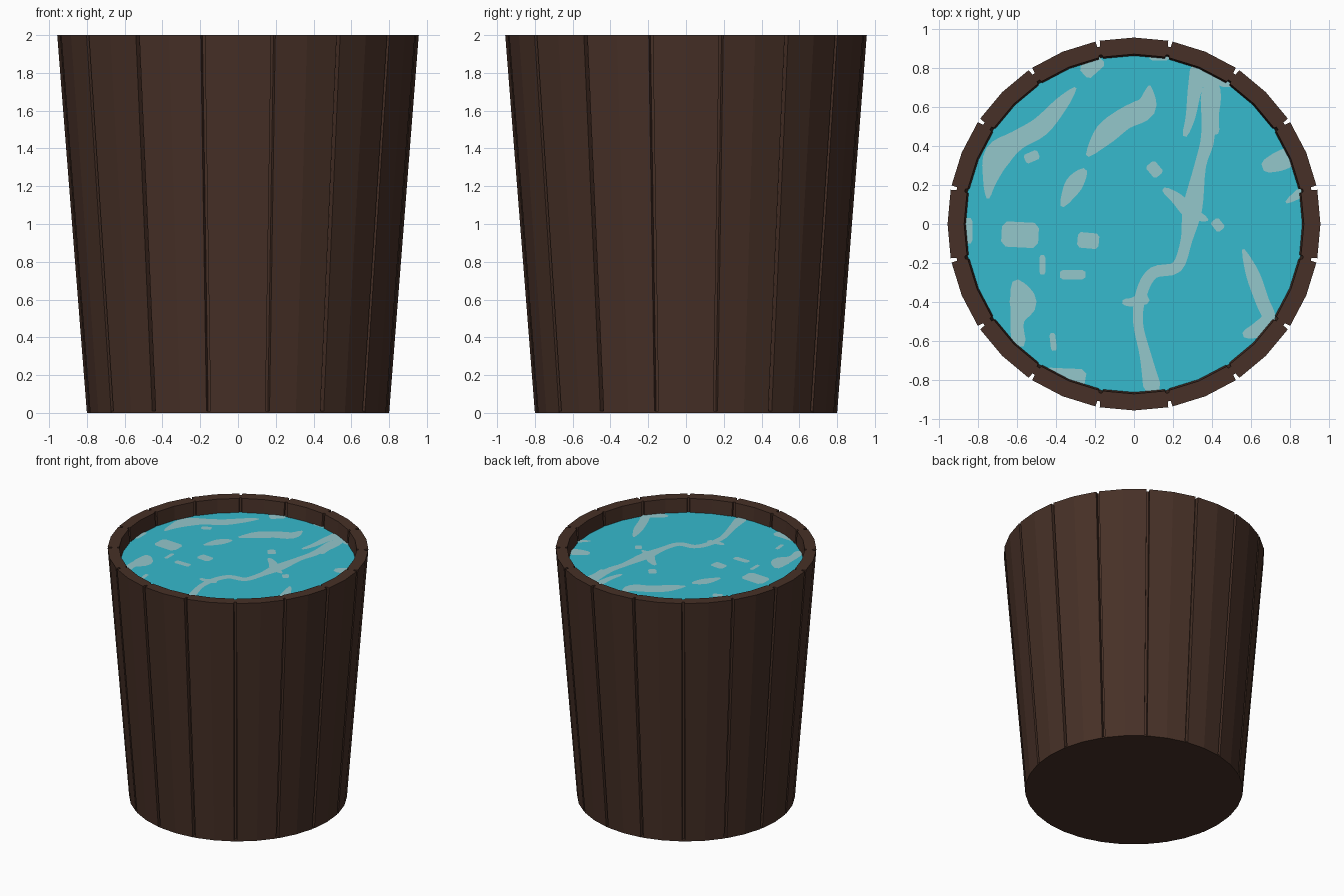
import bpy, bmesh, math
from mathutils import Vector

if "Cube" in bpy.data.objects:
    bpy.data.objects.remove(bpy.data.objects["Cube"])

STAVES = 16
WATER_Z = 1.89


def material(name, color):
    m = bpy.data.materials.new(name)
    m.diffuse_color = (*color, 1)
    m.use_nodes = True
    m.node_tree.nodes["Principled BSDF"].inputs["Base Color"].default_value = m.diffuse_color
    return m


def finish(bm, name, mat, fix=True):
    if fix:
        bmesh.ops.recalc_face_normals(bm, faces=bm.faces)
    me = bpy.data.meshes.new(name)
    bm.to_mesh(me)
    bm.free()
    me.materials.append(mat)
    ob = bpy.data.objects.new(name, me)
    bpy.context.collection.objects.link(ob)
    return ob


wood = material("dark brown wood", (0.063, 0.030, 0.020))
blue = material("water blue", (0.037, 0.49, 0.61))
pale = material("pale foam", (0.295, 0.57, 0.60))


# Tapered wall of staves, with a groove at each joint inside and outside
def ring(bm, radius, depth, z):
    verts = []
    half = math.pi / STAVES
    g = 0.011 / radius
    for i in range(STAVES):
        mid = 2 * half * i
        for a, r in ((-half, radius - depth), (-half + g * 0.7, radius - depth),
                     (-half + g, radius), (0, radius), (half - g, radius),
                     (half - g * 0.7, radius - depth)):
            verts.append(bm.verts.new((r * math.cos(mid + a), r * math.sin(mid + a), z)))
    return verts


bm = bmesh.new()
loops = [ring(bm, 0.80, 0.03, 0), ring(bm, 0.957, 0.03, 2),
         ring(bm, 0.872, -0.012, 2), ring(bm, 0.72, -0.012, 0)]
for k in range(4):
    a, b = loops[k], loops[(k + 1) % 4]
    n = len(a)
    for i in range(n):
        j = (i + 1) % n
        bm.faces.new((a[i], a[j], b[j], b[i]))
finish(bm, "staves", wood)


# Round base board and water surface
def disc(name, radius, z, depth, mat):
    bm = bmesh.new()
    v = [bm.verts.new((radius * math.cos(math.tau * i / 32),
                       radius * math.sin(math.tau * i / 32), z)) for i in range(32)]
    f = bm.faces.new(v)
    if depth:
        ext = bmesh.ops.extrude_face_region(bm, geom=[f])
        top = [e for e in ext["geom"] if isinstance(e, bmesh.types.BMVert)]
        bmesh.ops.translate(bm, verts=top, vec=(0, 0, depth))
        if not any(fc.normal.z < -0.5 and fc.calc_center_median().z <= z for fc in bm.faces):
            bmesh.ops.recalc_face_normals(bm, faces=bm.faces)
    finish(bm, name, mat, fix=bool(depth))


disc("base_board", 0.798, 0.0, 0.01, wood)
disc("water", 0.87, WATER_Z, 0, blue)


# Foam streaks: smoothed ribbons given as (x, y, width)
foam = bmesh.new()


def streak(*pts):
    p = [Vector(q) for q in pts]
    p = [2 * p[0] - p[1]] + p + [2 * p[-1] - p[-2]]
    path = []
    for i in range(1, len(p) - 2):
        a, b, c, d = p[i - 1:i + 3]
        for s in range(4):
            t = s / 4
            path.append(0.5 * (2 * b + (c - a) * t + (2 * a - 5 * b + 4 * c - d) * t * t
                               + (3 * b - a - 3 * c + d) * t ** 3))
    path.append(p[-2])
    left, right = [], []
    for i, q in enumerate(path):
        d = (path[min(i + 1, len(path) - 1)] - path[max(i - 1, 0)]).xy.normalized()
        n = Vector((-d.y, d.x)) * max(q.z, 0.01) / 2
        # rounded look: the end sections are narrower
        if i in (0, len(path) - 1):
            n *= 0.6
        left.append(foam.verts.new((q.x + n.x, q.y + n.y, WATER_Z + 0.004)))
        right.append(foam.verts.new((q.x - n.x, q.y - n.y, WATER_Z + 0.004)))
    for i in range(len(path) - 1):
        foam.faces.new((right[i], right[i + 1], left[i + 1], left[i]))


# Long streaks on the left
streak((-.30, .70, .02), (-.37, .62, .07), (-.48, .50, .10), (-.60, .43, .10),
       (-.70, .35, .14), (-.74, .22, .07), (-.75, .13, .02))
streak((.08, .71, .02), (.06, .60, .11), (-.05, .54, .11), (-.15, .46, .11), (-.24, .35, .03))
streak((-.25, .28, .04), (-.31, .20, .09), (-.37, .09, .03))
# Main winding streak and its branches
streak((.36, .70, .04), (.38, .46, .07), (.34, .30, .06), (.30, .08, .10), (.27, -.08, .06),
       (.22, -.22, .06), (.10, -.25, .06), (.04, -.35, .06), (.02, -.50, .05),
       (.06, -.68, .06), (.10, -.87, .10))
streak((.34, .82, .10), (.31, .68, .07), (.29, .55, .05), (.26, .45, .03))
streak((.34, .80, .10), (.41, .68, .07), (.41, .55, .05), (.42, .46, .04))
streak((.37, .76, .05), (.50, .72, .06))
streak((.15, .18, .03), (.22, .13, .06), (.29, .06, .07), (.38, .02, .02))
streak((-.06, -.40, .03), (0, -.40, .05), (.07, -.37, .08))
# Right side
streak((.56, -.13, .02), (.61, -.26, .07), (.66, -.40, .07), (.69, -.48, .07),
       (.64, -.54, .08), (.56, -.57, .04))
streak((.66, .29, .06), (.74, .32, .10), (.81, .35, .10))
streak((.78, .11, .02), (.87, .17, .06))
# Small flecks
for x1, y1, x2, y2, w in ((-.68, -.05, -.49, -.06, .13), (-.29, -.08, -.18, -.09, .08),
                          (-.38, -.26, -.25, -.26, .05), (-.47, -.16, -.47, -.26, .03),
                          (-.42, -.56, -.41, -.65, .03), (-.56, .33, -.49, .36, .05),
                          (-.26, .77, -.17, .85, .08), (-.85, .03, -.85, -.10, .04),
                          (.08, .31, .13, .25, .06), (.41, .02, .45, -.03, .05),
                          (.08, .86, .18, .86, .04)):
    streak((x1, y1, w), ((x1 + x2) / 2, (y1 + y2) / 2, w), (x2, y2, w))
streak((-.61, -.29, .05), (-.57, -.40, .14), (-.60, -.50, .07), (-.59, -.63, .08))
streak((-.46, -.75, .03), (-.36, -.78, .08), (-.25, -.80, .11))
finish(foam, "foam_streaks", pale, fix=False)
